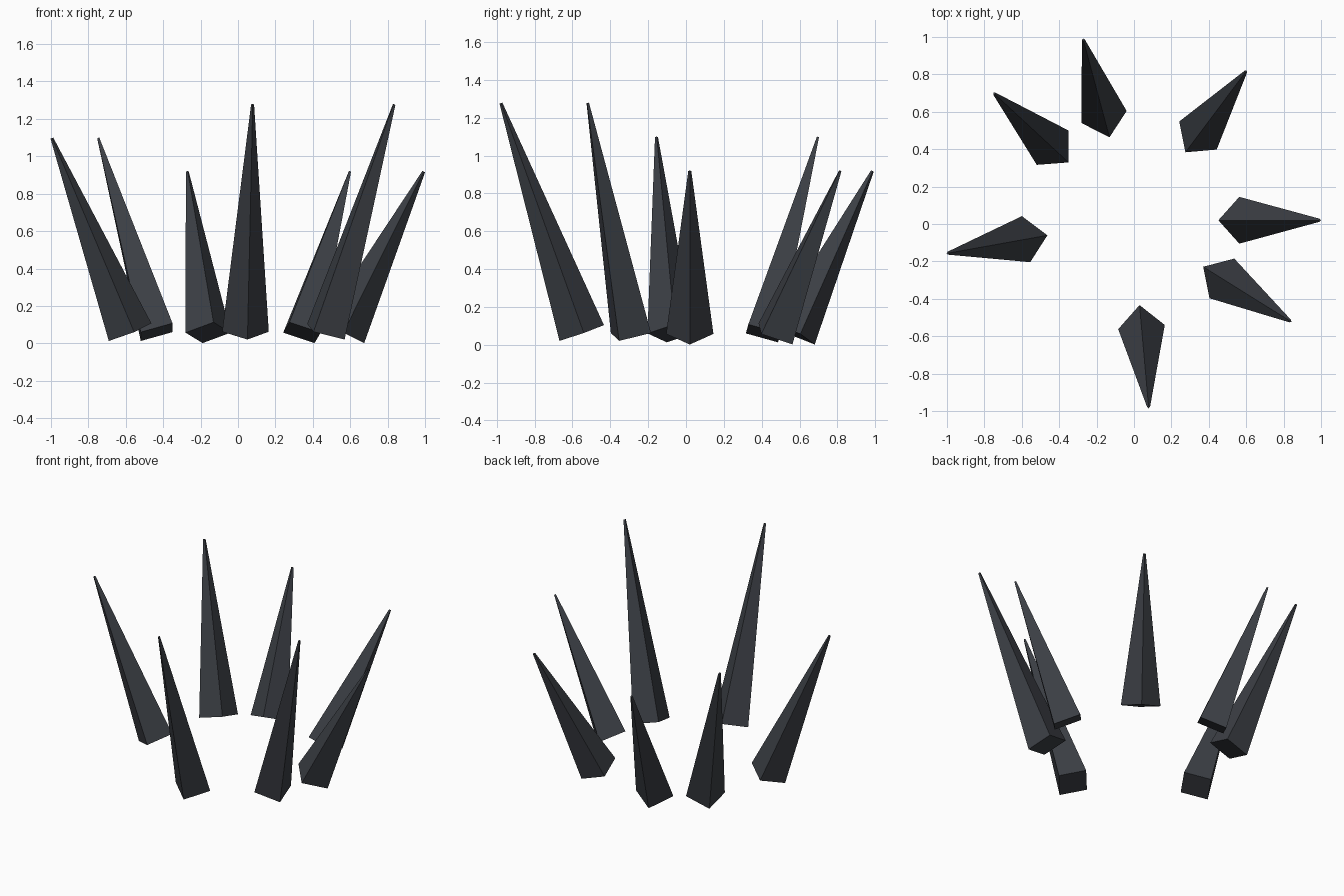
import bpy
from mathutils import Vector, Matrix

if "Cube" in bpy.data.objects:
    bpy.data.objects.remove(bpy.data.objects["Cube"])

mat = bpy.data.materials.new("dark_stone")
mat.diffuse_color = (0.045, 0.05, 0.06, 1)
mat.use_nodes = True
mat.node_tree.nodes["Principled BSDF"].inputs["Base Color"].default_value = mat.diffuse_color

# base centre, tip centre of each spike in the ring
SPIKES = [
    ((0.563, 0.02, 0.057), (0.993, 0.02, 0.918)),
    ((0.342, 0.473, 0.057), (0.598, 0.815, 0.918)),
    ((-0.16, 0.572, 0.057), (-0.271, 0.985, 0.918)),
    ((-0.435, 0.408, 0.060), (-0.747, 0.697, 1.097)),
    ((-0.577, -0.081, 0.060), (-0.995, -0.156, 1.097)),
    ((0.04, -0.551, 0.062), (0.078, -0.978, 1.277)),
    ((0.47, -0.291, 0.062), (0.835, -0.519, 1.277)),
]


def spike(i, base, tip):
    base, tip = Vector(base), Vector(tip)
    axis = (tip - base).normalized()
    side = Vector((0, 0, 1)).cross(axis).normalized()
    out = side.cross(axis)
    # four-sided tapered cone, one edge facing outwards
    bpy.ops.mesh.primitive_cone_add(vertices=4, radius1=0.125, radius2=0.008,
                                    depth=(tip - base).length)
    ob = bpy.context.object
    ob.name = f"spike_{i}"
    rot = Matrix((out, side, -axis)).transposed()
    if rot.determinant() < 0 or rot.col[2].dot(axis) < 0:
        rot = Matrix((-out, side, axis)).transposed()
    ob.matrix_world = Matrix.Translation((base + tip) / 2) @ rot.to_4x4()
    ob.data.materials.append(mat)


for i, (b, t) in enumerate(SPIKES, 1):
    spike(i, b, t)
